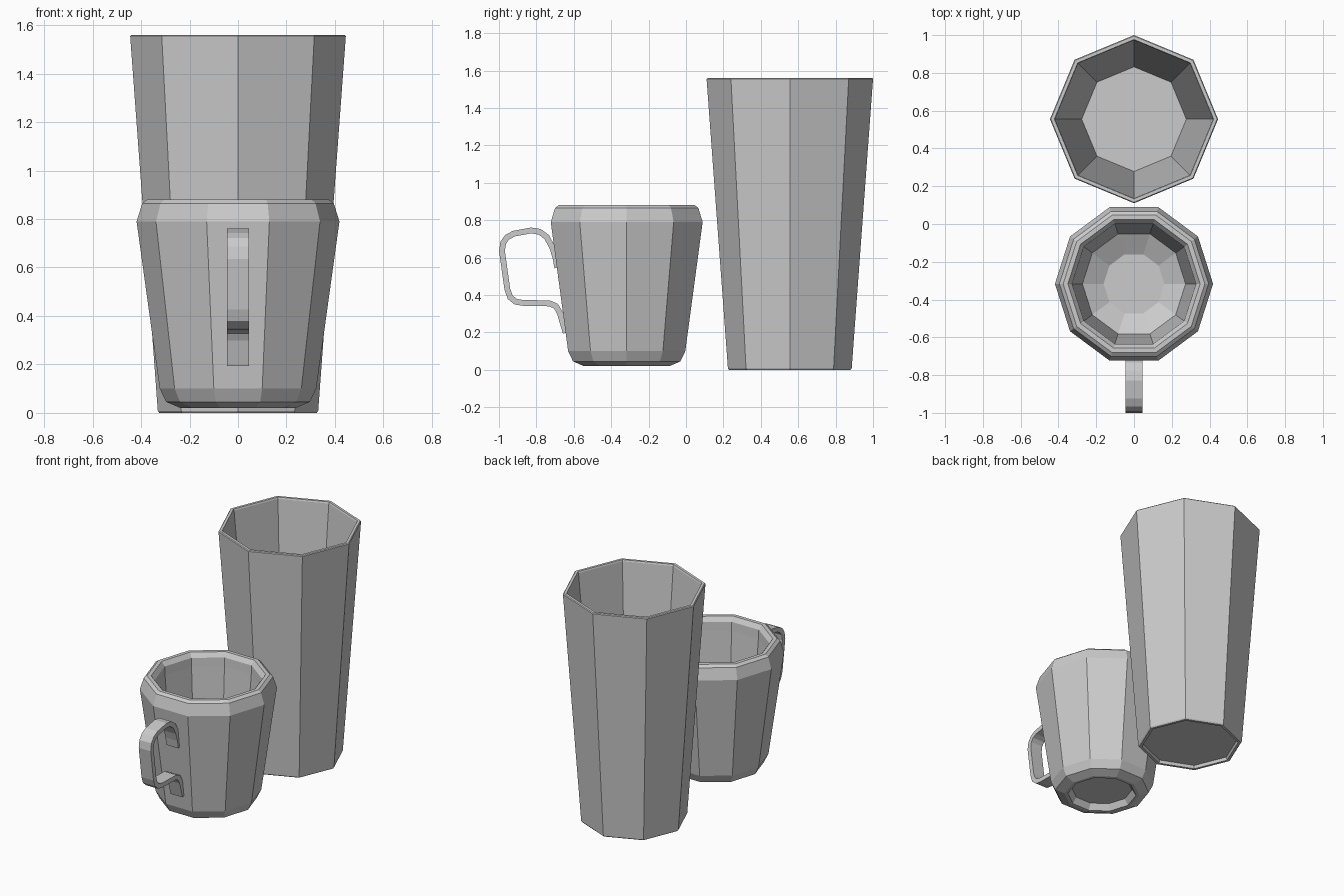
import bpy, bmesh
from math import cos, sin, tau
from mathutils import Vector

if "Cube" in bpy.data.objects:
    bpy.data.objects.remove(bpy.data.objects["Cube"])


def finish(name, bm):
    bmesh.ops.recalc_face_normals(bm, faces=bm.faces)
    me = bpy.data.meshes.new(name)
    bm.to_mesh(me)
    bm.free()
    ob = bpy.data.objects.new(name, me)
    bpy.context.collection.objects.link(ob)
    return ob


def vessel(name, profile, sides, y, y_scale=1.0):
    """Faceted closed vessel from (radius, z) rings, capped at both profile ends."""
    bm = bmesh.new()
    rings = [[bm.verts.new((r * cos(tau * i / sides),
                            y + y_scale * r * sin(tau * i / sides), z))
              for i in range(sides)] for r, z in profile]
    for a, b in zip(rings, rings[1:]):
        for i in range(sides):
            j = (i + 1) % sides
            bm.faces.new((a[i], a[j], b[j], b[i]))
    bm.faces.new(rings[0])
    bm.faces.new(rings[-1])
    return finish(name, bm)


def ribbon(name, path, width, thick):
    """Flat strap following a (y, z) path, extruded across x."""
    bm = bmesh.new()
    pts = [Vector(p) for p in path]
    rings = []
    for i, p in enumerate(pts):
        d0 = (p - pts[max(i - 1, 0)]).normalized()
        d1 = (pts[min(i + 1, len(pts) - 1)] - p).normalized()
        t = (d0 + d1).normalized()
        miter = max((d1 if d1.length else d0).dot(t), 0.7)
        n = Vector((-t.y, t.x)) * thick / 2 / miter
        rings.append([bm.verts.new((sx * width / 2, p.x + s * n.x, p.y + s * n.y))
                      for sx, s in ((-1, -1), (1, -1), (1, 1), (-1, 1))])
    for a, b in zip(rings, rings[1:]):
        for i in range(4):
            j = (i + 1) % 4
            bm.faces.new((a[i], a[j], b[j], b[i]))
    bm.faces.new(rings[0])
    bm.faces.new(rings[-1])
    return finish(name, bm)


# Tall eight-sided glass: recessed foot, outer wall, lip, inner wall, floor
vessel("tall_glass", [(.30, .02), (.307, 0), (.325, 0), (.331, .008),
                      (.445, 1.555), (.44, 1.56), (.422, 1.56), (.418, 1.55),
                      (.277, .06)], 8, .555)

# Ten-sided mug: recessed foot, chamfered base, wall, rolled lip, inside
vessel("mug_body", [(.19, .06), (.215, .02), (.237, .02), (.296, .045), (.323, .10),
                    (.4186, .79), (.395, .865), (.375, .88), (.35, .88), (.328, .85),
                    (.325, .79), (.273, .13), (.161, .07)], 10, -.317, 1.02)

# Strap handle on the front of the mug
ribbon("mug_handle", [(-.688, .545), (-.698, .60), (-.715, .655), (-.745, .71),
                      (-.783, .738), (-.828, .745), (-.92, .728), (-.955, .71),
                      (-.977, .68), (-.984, .635), (-.955, .43), (-.94, .388),
                      (-.91, .364), (-.875, .358), (-.73, .355), (-.695, .34),
                      (-.675, .305), (-.643, .197)], .09, .031)
